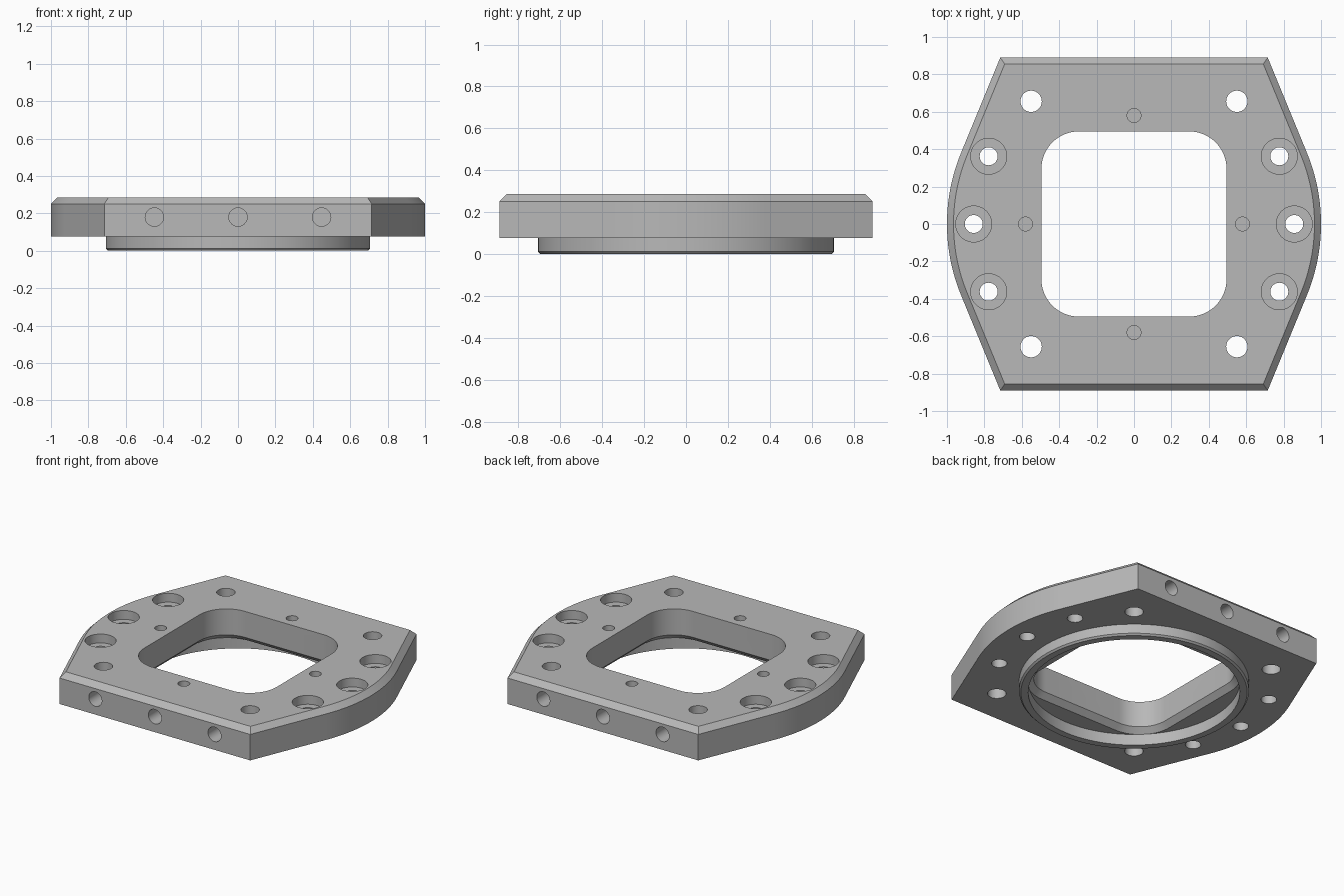
import bpy, bmesh, math
from mathutils import Matrix, Vector

cube = bpy.data.objects.get("Cube")
if cube:
    bpy.data.objects.remove(cube, do_unlink=True)

BOTTOM, TOP, CHAMFER = 0.075, 0.286, 0.035
HALF_FLAT, HALF_DEPTH = 0.715, 0.89

# One plain metal colour
metal = bpy.data.materials.new("machined grey")
metal.use_nodes = True
grey = (0.48, 0.48, 0.48, 1)
metal.diffuse_color = grey
metal.node_tree.nodes["Principled BSDF"].inputs["Base Color"].default_value = grey


def loft(bm, rings, matrix=Matrix(), closed=False):
    """Skin a stack of matching rings; cap the ends unless closed on itself."""
    loops = [[bm.verts.new(matrix @ Vector(p)) for p in ring] for ring in rings]
    faces = []
    pairs = list(zip(loops, loops[1:]))
    if closed:
        pairs.append((loops[-1], loops[0]))
    else:
        faces += [bm.faces.new(loops[0][::-1]), bm.faces.new(loops[-1])]
    for a, b in pairs:
        for i in range(len(a)):
            j = (i + 1) % len(a)
            faces.append(bm.faces.new((a[i], a[j], b[j], b[i])))
    bmesh.ops.recalc_face_normals(bm, faces=faces)


def circle(r, z, n=40):
    return [(r * math.cos(math.tau * i / n), r * math.sin(math.tau * i / n), z)
            for i in range(n)]


def lathe(bm, profile, matrix=Matrix(), n=40, closed=False):
    loft(bm, [circle(r, z, n) for r, z in profile], matrix, closed)


def rounded_square(half, radius, z, steps=14):
    ring = []
    for k, (sx, sy) in enumerate(((1, 1), (-1, 1), (-1, -1), (1, -1))):
        for i in range(steps + 1):
            a = math.pi / 2 * (k + i / steps)
            ring.append((sx * (half - radius) + radius * math.cos(a),
                         sy * (half - radius) + radius * math.sin(a), z))
    return ring


def plate_outline(inset, z, steps=32):
    """Unit arcs left and right, with tangent lines running to the flat ends."""
    tangent = (math.atan2(HALF_DEPTH, HALF_FLAT)
               - math.acos(1 / math.hypot(HALF_DEPTH, HALF_FLAT)))
    r, y = 1 - inset, HALF_DEPTH - inset
    x = (r - y * math.sin(tangent)) / math.cos(tangent)
    side = [(x, -y, z)]
    for i in range(steps + 1):
        a = tangent * (2 * i / steps - 1)
        side.append((r * math.cos(a), r * math.sin(a), z))
    side.append((x, y, z))
    return side + [(-px, -py, z) for px, py, _ in side]


def make_object(name, bm):
    mesh = bpy.data.meshes.new(name)
    bm.to_mesh(mesh)
    bm.free()
    mesh.materials.append(metal)
    obj = bpy.data.objects.new(name, mesh)
    bpy.context.collection.objects.link(obj)
    return obj


# Plate with a chamfered top edge
bm = bmesh.new()
loft(bm, [plate_outline(0, BOTTOM), plate_outline(0, TOP - CHAMFER),
          plate_outline(CHAMFER, TOP)])
plate = make_object("mounting_plate", bm)

# Central window, chamfered underneath
bm = bmesh.new()
loft(bm, [rounded_square(0.53, 0.235, 0), rounded_square(0.53, 0.235, BOTTOM),
          rounded_square(0.495, 0.2, 0.11), rounded_square(0.495, 0.2, 0.4)])

# Corner through holes
for sx in (-1, 1):
    for sy in (-1, 1):
        lathe(bm, [(0.057, 0), (0.057, 0.4)],
              Matrix.Translation((sx * 0.55, sy * 0.656, 0)))

# Counterbored bolt holes along the curved sides
for sx in (-1, 1):
    for x, y in ((0.777, -0.362), (0.857, 0), (0.777, 0.362)):
        lathe(bm, [(0.048, 0), (0.048, TOP - 0.06), (0.096, TOP - 0.06), (0.096, 0.4)],
              Matrix.Translation((sx * x, y, 0)))

# Small blind holes around the window
for k in range(4):
    lathe(bm, [(0.037, TOP - 0.11), (0.037, 0.4)],
          Matrix.Rotation(k * math.pi / 2, 4, "Z") @ Matrix.Translation((0.58, 0, 0)))

# Blind holes in the front and back flats
for turn in (0, math.pi):
    for x in (-0.447, 0, 0.447):
        lathe(bm, [(0.049, 0.75), (0.049, 1)],
              Matrix.Rotation(turn, 4, "Z") @ Matrix.Translation((x, 0, 0.18))
              @ Matrix.Rotation(math.pi / 2, 4, "X"))
cutter = make_object("hole_cutter", bm)
cutter.hide_render = True

cut = plate.modifiers.new("holes", "BOOLEAN")
cut.operation, cut.solver, cut.object = "DIFFERENCE", "EXACT", cutter
bpy.context.view_layer.objects.active = plate
bpy.ops.object.modifier_apply(modifier=cut.name)
bpy.data.objects.remove(cutter, do_unlink=True)

# Locating ring under the plate
bm = bmesh.new()
lathe(bm, [(0.65, 0), (0.695, 0), (0.706, 0.011), (0.706, BOTTOM), (0.65, BOTTOM)],
      n=96, closed=True)
ring = make_object("locating_ring", bm)

# Smooth curved walls, crisp edges
bpy.ops.object.select_all(action="DESELECT")
for obj in (plate, ring):
    obj.select_set(True)
bpy.context.view_layer.objects.active = plate
bpy.ops.object.shade_smooth_by_angle(angle=math.radians(25))
